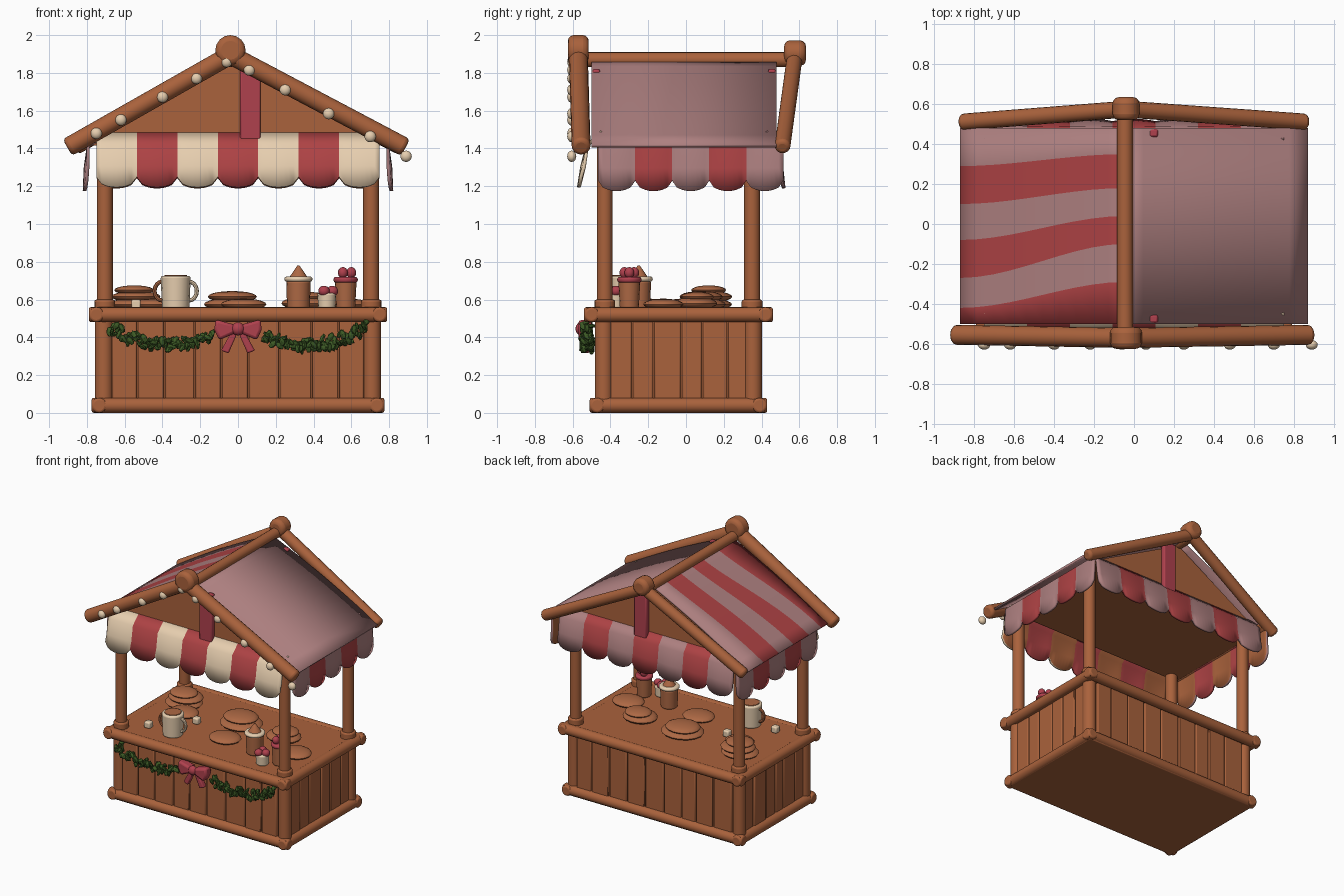
import bpy, bmesh, math, random
from mathutils import Vector, Matrix, Euler

random.seed(4)
if "Cube" in bpy.data.objects:
    bpy.data.objects.remove(bpy.data.objects["Cube"])


def material(name, rgb):
    m = bpy.data.materials.new(name)
    m.use_nodes = True
    m.diffuse_color = (*rgb, 1)
    m.node_tree.nodes["Principled BSDF"].inputs["Base Color"].default_value = (*rgb, 1)
    return m


WOOD = material("warm wood", (0.40, 0.122, 0.045))
BREAD = material("baked bread", (0.42, 0.14, 0.058))
RED = material("awning red", (0.42, 0.055, 0.058))
MAUVE = material("dusty mauve", (0.42, 0.215, 0.215))
CREAM = material("cream", (0.80, 0.62, 0.43))
RIBBON = material("ribbon red", (0.43, 0.052, 0.075))
GREEN = material("leaf green", (0.048, 0.107, 0.019))


def finish(name, bm, mats, bevel=0, segs=2, angle=40):
    me = bpy.data.meshes.new(name)
    bm.to_mesh(me)
    bm.free()
    for m in mats:
        me.materials.append(m)
    for p in me.polygons:
        p.use_smooth = True
    me.set_sharp_from_angle(angle=math.radians(angle))
    ob = bpy.data.objects.new(name, me)
    bpy.context.collection.objects.link(ob)
    if bevel:
        b = ob.modifiers.new("rounding", "BEVEL")
        b.width, b.segments, b.limit_method = bevel, segs, "ANGLE"
    return ob


def box(name, x, y, z, mat=WOOD, bevel=0.01, segs=2):
    bm = bmesh.new()
    bmesh.ops.create_cube(bm, size=1)
    for v in bm.verts:
        v.co = [(a + b) / 2 + c * (b - a) for (a, b), c in zip((x, y, z), v.co)]
    return finish(name, bm, [mat], bevel, segs)


def log(name, a, b, r, mat=WOOD, r2=None, bevel=0.012):
    a, b = Vector(a), Vector(b)
    rot = (b - a).to_track_quat("Z", "Y").to_matrix().to_4x4()
    bm = bmesh.new()
    bmesh.ops.create_cone(bm, cap_ends=True, segments=16, radius1=r, radius2=r if r2 is None else r2,
                          depth=(b - a).length, matrix=Matrix.Translation((a + b) / 2) @ rot)
    return finish(name, bm, [mat], bevel, 3)


def blob(name, pos, scale, mat):
    bm = bmesh.new()
    bmesh.ops.create_uvsphere(bm, u_segments=16, v_segments=10, radius=1,
                              matrix=Matrix.LocRotScale(Vector(pos), None, Vector(scale)))
    return finish(name, bm, [mat])


def prism(name, pts, y0, y1, mat, bevel=0.0):
    bm = bmesh.new()
    f = bm.faces.new([bm.verts.new((x, y0, z)) for x, z in pts])
    ext = bmesh.ops.extrude_face_region(bm, geom=[f])["geom"]
    bmesh.ops.translate(bm, vec=(0, y1 - y0, 0), verts=[v for v in ext if isinstance(v, bmesh.types.BMVert)])
    bmesh.ops.recalc_face_normals(bm, faces=bm.faces)
    return finish(name, bm, [mat], bevel)


def sheet(name, grid, index_of, mats, out, thick):
    """Cloth sheet from rows of points; the lining takes the later material slots."""
    bm = bmesh.new()
    rows = [[bm.verts.new(p) for p in row] for row in grid]
    for j in range(len(rows) - 1):
        for i in range(len(rows[j]) - 1):
            f = bm.faces.new((rows[j][i], rows[j][i + 1], rows[j + 1][i + 1], rows[j + 1][i]))
            f.material_index = index_of(j)
            f.normal_update()
            if f.normal.dot(Vector(out)) < 0:
                f.normal_flip()
    ob = finish(name, bm, mats)
    s = ob.modifiers.new("thickness", "SOLIDIFY")
    s.thickness, s.offset, s.material_offset = thick, -1, 2
    return ob


def mix(a, b, t):
    return a + (b - a) * t


# Counter body with rails
box("counter_body", (-.72, .72), (-.455, .375), (.01, .53), bevel=0)
box("base_slab", (-.75, .75), (-.49, .41), (0, .07))
box("counter_top", (-.76, .76), (-.51, .43), (.49, .552))
for label, z, hx, y0, y1 in (("base", .04, .735, -.47, .39), ("top", .52, .75, -.5, .42)):
    for y in (y0, y1):
        log(label + "_long_rail", (-hx - .04, y, z), (hx + .04, y, z), .04)
    for x in (-hx, hx):
        log(label + "_short_rail", (x, y0 - .04, z), (x, y1 + .04, z), .04)

# Planks on all four sides
def planks(name, a, b, n, place):
    step = (b - a) / n
    cuts = [a] + [a + step * (k + random.uniform(-.15, .15)) for k in range(1, n)] + [b]
    for k in range(n):
        place(name, (cuts[k] + .004, cuts[k + 1] - .004), random.uniform(0, .008))

for name, y in (("front_plank", -.46), ("back_plank", .38)):
    planks(name, -.67, .67, 9, lambda n, s, d: box(n, s, (y - .012 - d, y + .012 + d), (.06, .5), bevel=.007))
for name, x in (("left_plank", .72), ("right_plank", -.72)):
    planks(name, -.41, .33, 6, lambda n, s, d: box(n, (x - .012 - d, x + .012 + d), s, (.06, .5), bevel=.007))

# Corner posts
for x in (-.705, .705):
    for y in (-.43, .35):
        log("corner_post", (x, y, .53), (x, y, 1.45), .042)
        log("post_collar", (x, y, .53), (x, y, .6), .055)
        s, t = math.copysign(1, x), math.copysign(1, y + .04)
        log("counter_corner", (x + s * .005, y + t * .005, .03), (x + s * .005, y + t * .005, .52), .048)

# Roof frame
prism("gable_block", [(-.79, 1.415), (.79, 1.415), (-.04, 1.85)], -.46, .44, WOOD)
log("ridge_beam", (-.045, -.56, 1.87), (-.045, .57, 1.87), .04)
log("front_ridge_knob", (-.04, -.625, 1.92), (-.04, -.515, 1.92), .08, bevel=.03)
log("back_ridge_knob", (-.04, .52, 1.905), (-.04, .635, 1.905), .067, bevel=.03)
for s in (-1, 1):
    log("front_rafter", (-.04, -.57, 1.895), (s * .895 - .008, -.555, 1.405), .05, bevel=.02)
    log("back_rafter", (-.04, .575, 1.88), (s * .865, .51, 1.405), .042, bevel=.02)
for y in (-.475, .455):
    box("gable_banner", (.01, .12), (y - .02, y + .02), (1.43, 1.82), RIBBON)

# Roof cloth: striped on one slope, plain on the other
def roof_cloth(name, side, inner, outer, mats):
    grid = []
    for a, b in zip(inner, outer):
        row = []
        for i in range(11):
            t = i / 10
            row.append((mix(-.045, side * .87, t), mix(a, b, t * t * (3 - 2 * t)),
                        mix(1.875, 1.42, t) + .018 * math.sin(math.pi * t)))
        grid.append(row)
    sheet(name, grid, lambda j: j % 2, mats, (0, 0, 1), .016)

roof_cloth("striped_roof_cloth", -1, (-.5, -.29, -.1, .04, .18, .35, .48),
           (-.5, -.42, -.27, -.08, .1, .29, .48), [RED, MAUVE, RED, MAUVE])
roof_cloth("plain_roof_cloth", 1, (-.5, 0, .48), (-.5, 0, .48), [MAUVE] * 4)

# Scalloped valances on four sides
def valance(name, turn, centre, width, stripes, profile, light):
    cols, grid = 8, []
    for j in range(stripes * cols + 1):
        u = (j % cols) / cols * 2 - 1
        x = centre + width * (j / (stripes * cols) - .5)
        low = .055 * math.sqrt(max(0, 1 - u * u))
        bulge = .012 * (1 - u * u)
        (d0, z0), (d1, z1), (d2, z2) = profile
        pts = [(d0, z0), (d1, z1), (mix(d1, d2, .5) + bulge, mix(z1, z2, .5)), (d2 + bulge, z2 + .055 - low)]
        grid.append([Matrix.Rotation(turn, 3, "Z") @ Vector((x, -d, z)) for d, z in pts])
    out = Matrix.Rotation(turn, 3, "Z") @ Vector((0, -1, .2))
    sheet(name, grid, lambda j: (j // cols + 1) % 2, [RED, light, RED, WOOD], out, .018)

quarter = math.pi / 2
side = ((.74, 1.455), (.80, 1.42), (.81, 1.175))
valance("front_valance", 0, 0, 1.5, 7, ((.45, 1.495), (.53, 1.42), (.565, 1.195)), CREAM)
valance("back_valance", 2 * quarter, 0, 1.5, 7, ((.43, 1.495), (.49, 1.42), (.515, 1.19)), MAUVE)
valance("left_valance", quarter, .025, .98, 5, side, MAUVE)
valance("right_valance", -quarter, -.025, .98, 5, side, MAUVE)

# String of lights
for x in (-.75, -.62, -.4, -.22, -.06, .06, .25, .48, .7, .89):
    z = 1.87 - .55 * abs(x + .04)
    blob("string_light", (x, -.605, z), (.03, .024, .03), CREAM)

# Leafy garland
bm = bmesh.new()
for s in (-1, 1):
    for k in range(75):
        u = k / 74
        fat = mix(.034, .022, u)
        z = .45 * (1 - u) ** 2 + .6 * u * (1 - u) + .4 * u * u
        pos = Vector((s * mix(.68, .14, u), -.52 + random.uniform(-.03, .02), z + random.uniform(-fat, fat)))
        rot = Euler([random.uniform(0, 6) for _ in range(3)])
        bmesh.ops.create_icosphere(bm, subdivisions=1, radius=1,
                                   matrix=Matrix.LocRotScale(pos, rot, Vector((.03, .018, .012))))
finish("garland", bm, [GREEN], angle=20)

# Ribbon bow
for s in (-1, 1):
    prism("bow_loop", [(s * .01, .425), (s * .1, .385), (s * .125, .44), (s * .12, .495), (s * .01, .465)],
          -.57, -.5, RIBBON, .015)
    prism("bow_tail", [(0, .43), (s * .04, .42), (s * .09, .33), (s * .05, .315)], -.55, -.51, RIBBON, .008)
blob("bow_knot", (0, -.555, .445), (.035, .03, .035), RIBBON)

# Loaves and buns
for x, y, z, r, h in ((-.55, .12, .575, .14, .03), (-.54, .13, .615, .13, .03), (-.55, .12, .65, .105, .025),
                      (-.45, -.02, .575, .11, .03), (-.02, .07, .575, .16, .035), (-.03, .08, .615, .13, .03),
                      (.03, -.2, .575, .12, .03), (.36, .05, .58, .13, .035), (.37, .06, .615, .1, .025),
                      (.58, -.12, .575, .12, .03)):
    blob("bread_loaf", (x, y, z), (r, r * .88, h), BREAD)

# Mug with handles
log("mug", (-.33, -.33, .55), (-.33, -.33, .725), .072, CREAM, .08)
log("mug_drink", (-.33, -.33, .72), (-.33, -.33, .73), .06, BREAD, bevel=.002)
def handle(name, x, mat):
    bm = bmesh.new()
    ring = []
    for k in range(16):
        a = k / 8 * math.pi
        c = Vector((x + .042 * math.cos(a), -.33, .645 + .05 * math.sin(a)))
        n = Vector((math.cos(a), 0, math.sin(a)))
        ring.append([bm.verts.new(c + .011 * (n * math.cos(b) + Vector((0, math.sin(b), 0))))
                     for b in (i / 4 * math.pi for i in range(8))])
    for k in range(16):
        for i in range(8):
            bm.faces.new((ring[k][i], ring[k][i - 7], ring[k - 15][i - 7], ring[k - 15][i]))
    bmesh.ops.recalc_face_normals(bm, faces=bm.faces)
    finish(name, bm, [mat])
handle("mug_handle", -.26, CREAM)
handle("mug_side_ring", -.4, BREAD)
for x, y in ((-.54, -.33), (-.3, -.08)):
    box("sugar_cube", (x - .025, x + .025), (y - .025, y + .025), (.55, .6), CREAM)

# Dessert cups
log("tall_cup", (.32, -.25, .55), (.32, -.25, .7), .06, BREAD, .065)
log("cup_icing", (.32, -.25, .695), (.32, -.25, .722), .074, CREAM)
log("cup_peak", (.32, -.25, .715), (.32, -.25, .78), .05, BREAD, .006, 0)
log("berry_cup", (.57, -.3, .55), (.57, -.3, .7), .05, BREAD, .058)
log("berry_cup_top", (.57, -.3, .69), (.57, -.3, .72), .064, RIBBON)
log("small_cup", (.47, -.37, .55), (.47, -.37, .635), .045, CREAM, .05)
for k in range(3):
    a = k * 2.1
    blob("berry", (.57 + .03 * math.cos(a), -.3 + .03 * math.sin(a), .742), (.026, .026, .03), RIBBON)
    blob("small_berry", (.47 + .03 * math.cos(a), -.37 + .03 * math.sin(a), .645), (.03, .03, .028), RIBBON)
